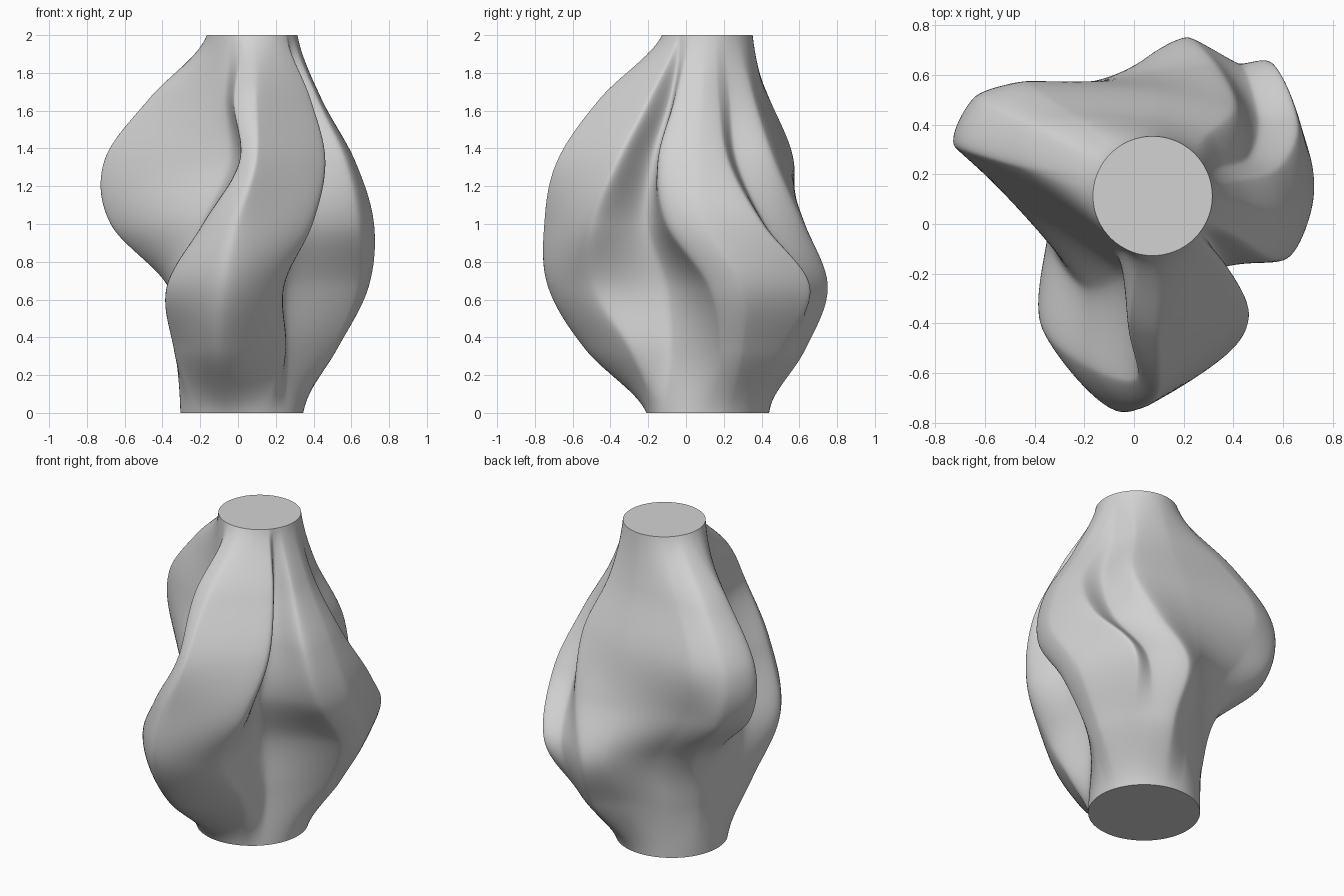
import bpy, bmesh, math
from mathutils import Vector

if "Cube" in bpy.data.objects:
    bpy.data.objects.remove(bpy.data.objects["Cube"])

HEIGHT, RINGS, SPAN = 2.0, 90, 14
FOOT = (Vector((0.02, 0.115)), 0.325)
NECK = (Vector((0.075, 0.113)), 0.24)
MIDDLE = Vector((0.05, 0.11))

# Ridge and valley lines, anticlockwise from the valley left of the front lobe.
# Each holds x, y at five even heights from just above the foot to below the neck.
ridges = dict(
    fin_valley=[(-.33, .02), (-.34, -.1), (-.2, -.25), (-.05, -.2), (-.07, -.12)],
    front_near_edge=[(-.33, -.2), (-.37, -.42), (-.18, -.58), (.01, -.62), (-.02, -.4)],
    front_crest=[(-.1, -.53), (-.08, -.73), (0, -.75), (.1, -.68), (.1, -.45)],
    front_far_edge=[(.24, -.3), (.23, -.5), (.39, -.5), (.46, -.37), (.38, -.2)],
    front_valley=[(.26, -.08), (.25, -.1), (.3, -.2), (.34, -.17), (.31, -.08)],
    left_near_edge=[(.5, .18), (.64, .12), (.64, -.1), (.57, -.14), (.42, -.05)],
    left_crest=[(.52, .3), (.69, .3), (.72, .1), (.62, .05), (.44, .08)],
    left_far_edge=[(.42, .5), (.55, .65), (.66, .4), (.58, .22), (.41, .17)],
    back_valley=[(.34, .57), (.43, .64), (.5, .42), (.46, .27), (.35, .23)],
    back_crest=[(.22, .63), (.22, .75), (.34, .62), (.4, .47), (.29, .36)],
    back_far_edge=[(.05, .55), (.08, .69), (.06, .61), (.08, .54), (.08, .42)],
    fin_back=[(-.15, .42), (-.14, .5), (-.36, .54), (-.43, .57), (-.25, .44)],
    fin_tip=[(-.28, .28), (-.32, .38), (-.58, .5), (-.63, .5), (-.42, .4)],
    fin_front=[(-.32, .15), (-.37, .2), (-.67, .3), (-.7, .3), (-.46, .23)])


def hermite(a, b, ta, tb, f):
    """Smooth step from a to b with the given end tangents."""
    g = f * f * (3 - 2 * f)
    return a.lerp(b, g) + ta * (f * (1 - f) ** 2) - tb * (f * f * (1 - f))


def wall_section(corners):
    """Closed outline through the corners, with nearly flat sides."""
    count = len(corners)
    tangents = []
    for i, p in enumerate(corners):
        before, after = corners[i - 1], corners[(i + 1) % count]
        reach = min((p - before).length, (after - p).length)
        tangents.append((after - before).normalized() * reach * 0.7)
    return [hermite(corners[i], corners[(i + 1) % count],
                    tangents[i], tangents[(i + 1) % count], s / SPAN)
            for i in range(count) for s in range(SPAN)]


def round_section(rim, corners):
    """Circle whose points line up with the corners of the next section."""
    centre, radius = rim
    angles = [math.atan2(*(p - MIDDLE).yx) for p in corners]
    points = []
    for i, a in enumerate(angles):
        step = (angles[(i + 1) % len(angles)] - a) % math.tau
        for s in range(SPAN):
            turn = a + step * s / SPAN
            points.append(centre + radius * Vector((math.cos(turn), math.sin(turn))))
    return points


# Sections from foot to neck
levels = [[Vector(p) for p in level] for level in zip(*ridges.values())]
sections = [round_section(FOOT, levels[0])]
sections += [wall_section(level) for level in levels]
sections.append(round_section(NECK, levels[-1]))

# Body: smooth skin through the sections, closed by flat discs
bm = bmesh.new()
rings = []
last = len(sections) - 1
for j in range(RINGS + 1):
    t = j / RINGS * last
    k = min(int(t), last - 1)
    nearby = [sections[max(k - 1, 0)], sections[k], sections[k + 1], sections[min(k + 2, last)]]
    ring = []
    for a, b, c, d in zip(*nearby):
        p = hermite(b, c, (c - a) / 2, (d - b) / 2, t - k)
        ring.append(bm.verts.new((p.x, p.y, HEIGHT * j / RINGS)))
    rings.append(ring)
for low, high in zip(rings, rings[1:]):
    for i in range(len(low)):
        bm.faces.new((low[i - 1], low[i], high[i], high[i - 1]))
bm.faces.new(rings[0][::-1])
bm.faces.new(rings[-1])
mesh = bpy.data.meshes.new("twisted_body")
bm.to_mesh(mesh)
bm.free()

body = bpy.data.objects.new("twisted_body", mesh)
bpy.context.collection.objects.link(body)

# One plain grey for the whole body
grey = bpy.data.materials.new("light_grey")
grey.use_nodes = True
colour = (0.65, 0.65, 0.65, 1)
grey.diffuse_color = colour
grey.node_tree.nodes["Principled BSDF"].inputs["Base Color"].default_value = colour
mesh.materials.append(grey)

# Smooth skin with crisp rims
bpy.ops.object.select_all(action="DESELECT")
body.select_set(True)
bpy.context.view_layer.objects.active = body
bpy.ops.object.shade_smooth_by_angle(angle=math.radians(35))
